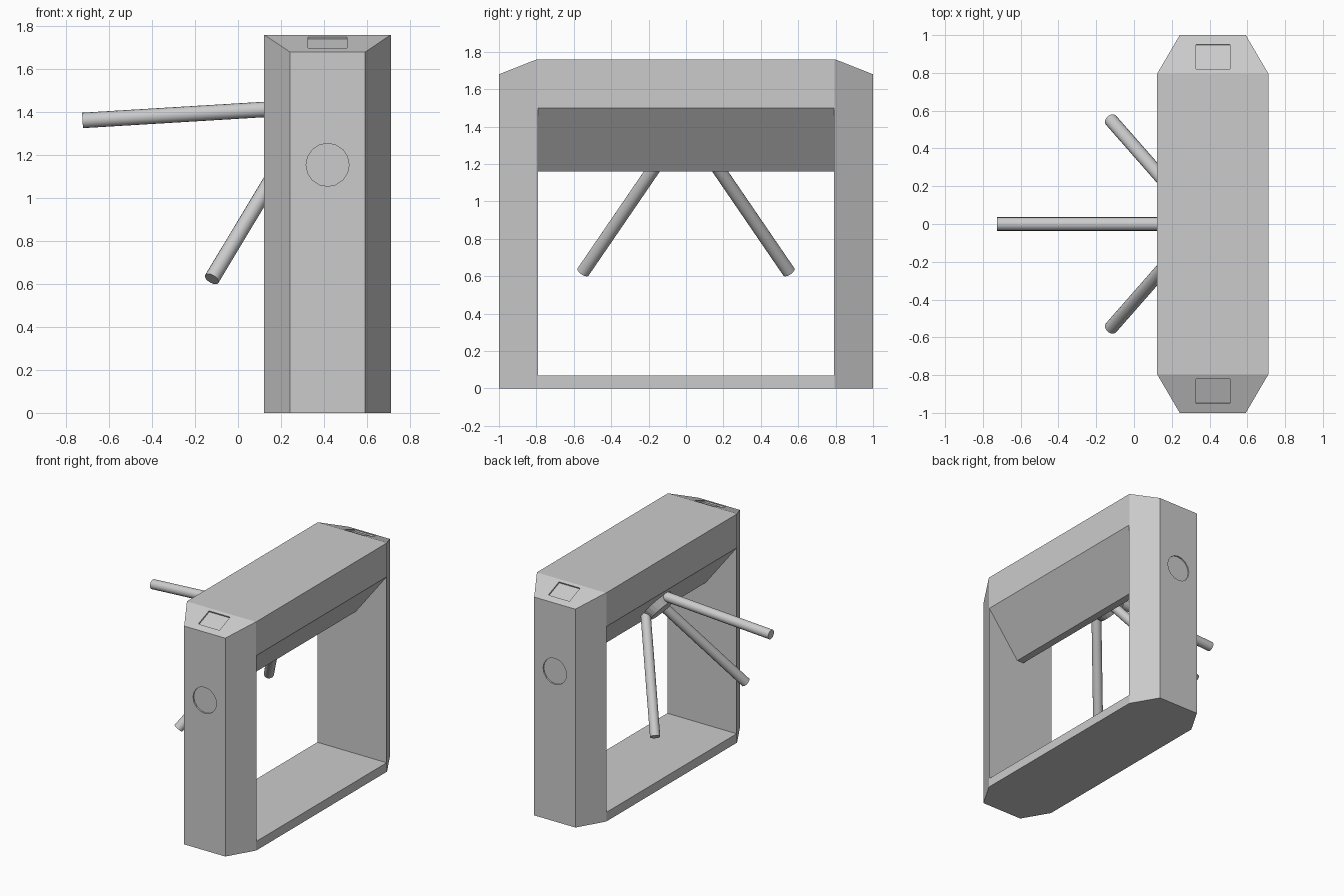
import bpy, bmesh, math
from mathutils import Vector, Matrix

if "Cube" in bpy.data.objects:
    bpy.data.objects.remove(bpy.data.objects["Cube"])

CX = 0.417  # centre line of the cabinet


def make(name, bm):
    bmesh.ops.recalc_face_normals(bm, faces=bm.faces)
    me = bpy.data.meshes.new(name)
    bm.to_mesh(me)
    bm.free()
    ob = bpy.data.objects.new(name, me)
    bpy.context.collection.objects.link(ob)
    return ob


def prism(points, direction):
    bm = bmesh.new()
    face = bm.faces.new([bm.verts.new(p) for p in points])
    ext = bmesh.ops.extrude_face_region(bm, geom=[face])
    verts = [g for g in ext["geom"] if isinstance(g, bmesh.types.BMVert)]
    bmesh.ops.translate(bm, verts=verts, vec=direction)
    return bm


def rod(name, a, b, r1, r2, sides):
    a, b = Vector(a), Vector(b)
    d = b - a
    mat = Matrix.Translation((a + b) / 2) @ d.to_track_quat('Z', 'Y').to_matrix().to_4x4()
    bm = bmesh.new()
    bmesh.ops.create_cone(bm, cap_ends=True, segments=sides, radius1=r1,
                          radius2=r2, depth=d.length, matrix=mat)
    return make(name, bm)


def cut(target, cutter):
    cutter.hide_render = True
    mod = target.modifiers.new("cut", 'BOOLEAN')
    mod.operation, mod.solver, mod.object = 'DIFFERENCE', 'EXACT', cutter
    bpy.context.view_layer.objects.active = target
    bpy.ops.object.modifier_apply(modifier=mod.name)
    bpy.data.objects.remove(cutter)


# Cabinet: octagonal footprint, sloped at both ends of the top
half = [(0.295, -0.795), (0.295, 0.795), (0.175, 1.0)]
outline = [(CX + x, y, 0) for x, y in half] + [(CX - x, -y, 0) for x, y in half]
outline = outline[:3] + [(CX - 0.175, 1, 0), (CX - 0.295, 0.795, 0),
                         (CX - 0.295, -0.795, 0), (CX - 0.175, -1, 0), (CX + 0.175, -1, 0)]
bm = prism(outline, (0, 0, 1.76))
for s in (-1, 1):
    res = bmesh.ops.bisect_plane(bm, geom=bm.verts[:] + bm.edges[:] + bm.faces[:], dist=1e-5,
                                 plane_co=(0, s, 1.68), plane_no=(0, s * 0.08, 0.203),
                                 clear_outer=True)
    bmesh.ops.holes_fill(bm, edges=[e for e in bm.edges if e.is_boundary])
cabinet = make("cabinet", bm)

# Opening under the wedge-shaped top housing
section = [(0, 0.07), (0.9, 0.07), (0.9, 1.5), (0.712, 1.5), (0.446, 1.16),
           (0.388, 1.16), (0.122, 1.5), (0, 1.5)]
cut(cabinet, make("opening_cutter", prism([(x, -0.79, z) for x, z in section], (0, 1.58, 0))))

# Shallow round and rectangular recesses at both ends
slope = math.atan2(0.08, 0.203)
for s in (-1, 1):
    cut(cabinet, rod("lamp_cutter", (CX, s * 0.99, 1.155), (CX, s * 1.05, 1.155), 0.1, 0.1, 16))
    bm = bmesh.new()
    bmesh.ops.create_cube(bm, size=1, matrix=Matrix.Translation((CX, s * 0.885, 1.725))
                          @ Matrix.Rotation(-s * slope, 4, 'X')
                          @ Matrix.Diagonal((0.18, 0.14, 0.02, 1)))
    cut(cabinet, make("reader_cutter", bm))

# Tilted hub on the sloped underside
axis = Vector((-0.775, 0, -0.632)).normalized()
up = Vector((-axis.z, 0, axis.x)) * -1
side = Vector((0, 1, 0))
centre = Vector((0.243, 0, 1.331))
rod("hub", centre - axis * 0.03, centre + axis * 0.05, 0.14, 0.10, 24)

# Three arms spread around the hub axis
for i in range(3):
    a = math.radians(120 * i)
    radial = up * math.cos(a) + side * math.sin(a)
    arm = rod(f"arm_{i + 1}", centre + radial * 0.095 - axis * 0.02,
              centre + radial * 0.635 + axis * 0.73, 0.036, 0.036, 16)
    bpy.ops.object.select_all(action='DESELECT')
    arm.select_set(True)
    bpy.context.view_layer.objects.active = arm
    bpy.ops.object.shade_smooth_by_angle(angle=math.radians(35))
